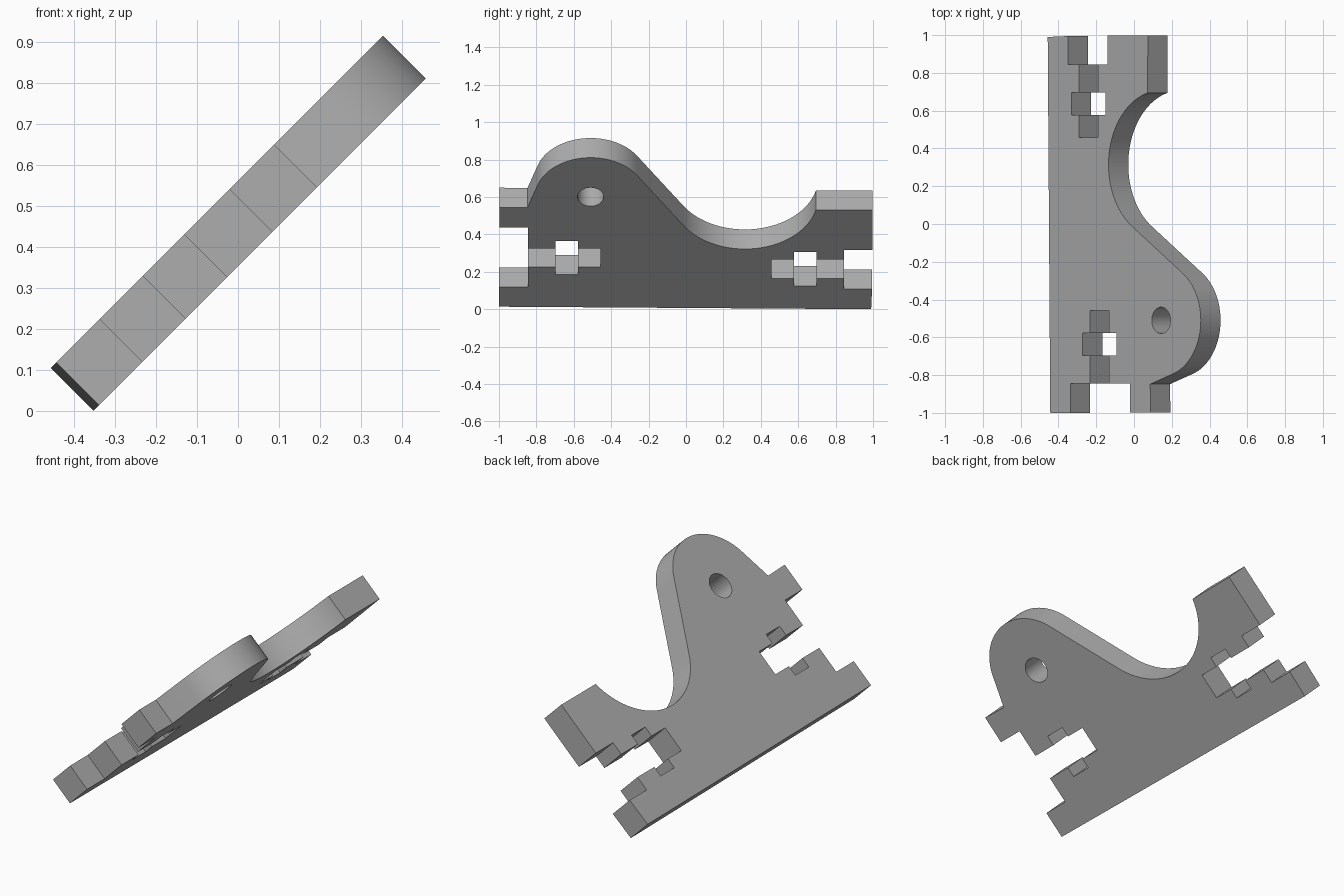
import bpy, bmesh
from math import cos, sin, radians, sqrt
from mathutils import Vector

cube = bpy.data.objects.get("Cube")
if cube:
    bpy.data.objects.remove(cube, do_unlink=True)

LOW, HIGH = 0.249, 0.397      # plate faces, measured along the plate normal


def place(y, u, n):
    """Plate coordinates (along, up the slope, through) to the 45 degree lean."""
    return Vector(((u - n) / sqrt(2), y, (u + n) / sqrt(2)))


def arc(cy, cu, r, start, end, steps):
    angles = [radians(start + (end - start) * i / steps) for i in range(steps + 1)]
    return [(cy + r * cos(a), cu + r * sin(a)) for a in angles]


def prism(name, outline, low, high):
    bm = bmesh.new()
    face = bm.faces.new([bm.verts.new(place(y, u, low)) for y, u in outline])
    side = bmesh.ops.extrude_face_region(bm, geom=[face])["geom"]
    shift = place(0, 0, high) - place(0, 0, low)
    bmesh.ops.translate(bm, vec=shift, verts=[v for v in side if isinstance(v, bmesh.types.BMVert)])
    bmesh.ops.recalc_face_normals(bm, faces=bm.faces)
    mesh = bpy.data.meshes.new(name)
    bm.to_mesh(mesh)
    bm.free()
    obj = bpy.data.objects.new(name, mesh)
    bpy.context.collection.objects.link(obj)
    return obj


def nut_slot(side, mid, tab_low, tab_high):
    """Open end notch, bolt slot and captive nut pocket, from lower to upper edge."""
    bolt, nut = 0.071, 0.127
    lower = [(0.845, tab_low), (0.845, mid - bolt), (0.697, mid - bolt),
             (0.697, mid - nut), (0.577, mid - nut), (0.577, mid - bolt), (0.458, mid - bolt)]
    upper = [(y, 2 * mid - u) for y, u in reversed(lower)]
    upper[-1] = (0.845, tab_high)
    return [(side * y, u) for y, u in lower + upper]


# Outline: base edge, back notch, saddle curve, rounded lug, front notch
outline = [(-1.0, -0.230), (0.99, -0.249), (0.995, -0.096)]
outline += nut_slot(1, 0.055, -0.096, 0.198)
outline += [(0.997, 0.198), (0.997, 0.5)]
outline += arc(0.315, 0.598, 0.392, -14.5, -147.2, 32)
outline += arc(-0.51, 0.6, 0.297, 32.8, 162, 32)
outline += [(-0.848, 0.518), (-0.998, 0.522), (-0.998, 0.367)]
outline += list(reversed(nut_slot(-1, 0.14, -0.08, 0.367)))
outline += [(-1.0, -0.08)]
plate = prism("bracket_plate", outline, LOW, HIGH)

# Round pivot hole through the lug
cutter = prism("hole_cutter", arc(-0.51, 0.6, 0.07, 0, 350, 35), LOW - 0.1, HIGH + 0.1)
cutter.hide_render = True
cut = plate.modifiers.new("pivot_hole", "BOOLEAN")
cut.operation, cut.object, cut.solver = "DIFFERENCE", cutter, "EXACT"
bpy.ops.object.select_all(action="DESELECT")
plate.select_set(True)
bpy.context.view_layer.objects.active = plate
bpy.ops.object.modifier_apply(modifier=cut.name)
bpy.data.objects.remove(cutter, do_unlink=True)

# Plain grey finish
grey = bpy.data.materials.new("plain_grey")
grey.use_nodes = True
colour = (0.42, 0.42, 0.42, 1)
grey.diffuse_color = colour
grey.node_tree.nodes["Principled BSDF"].inputs["Base Color"].default_value = colour
plate.data.materials.clear()
plate.data.materials.append(grey)
bpy.ops.object.shade_smooth_by_angle(angle=radians(20))
